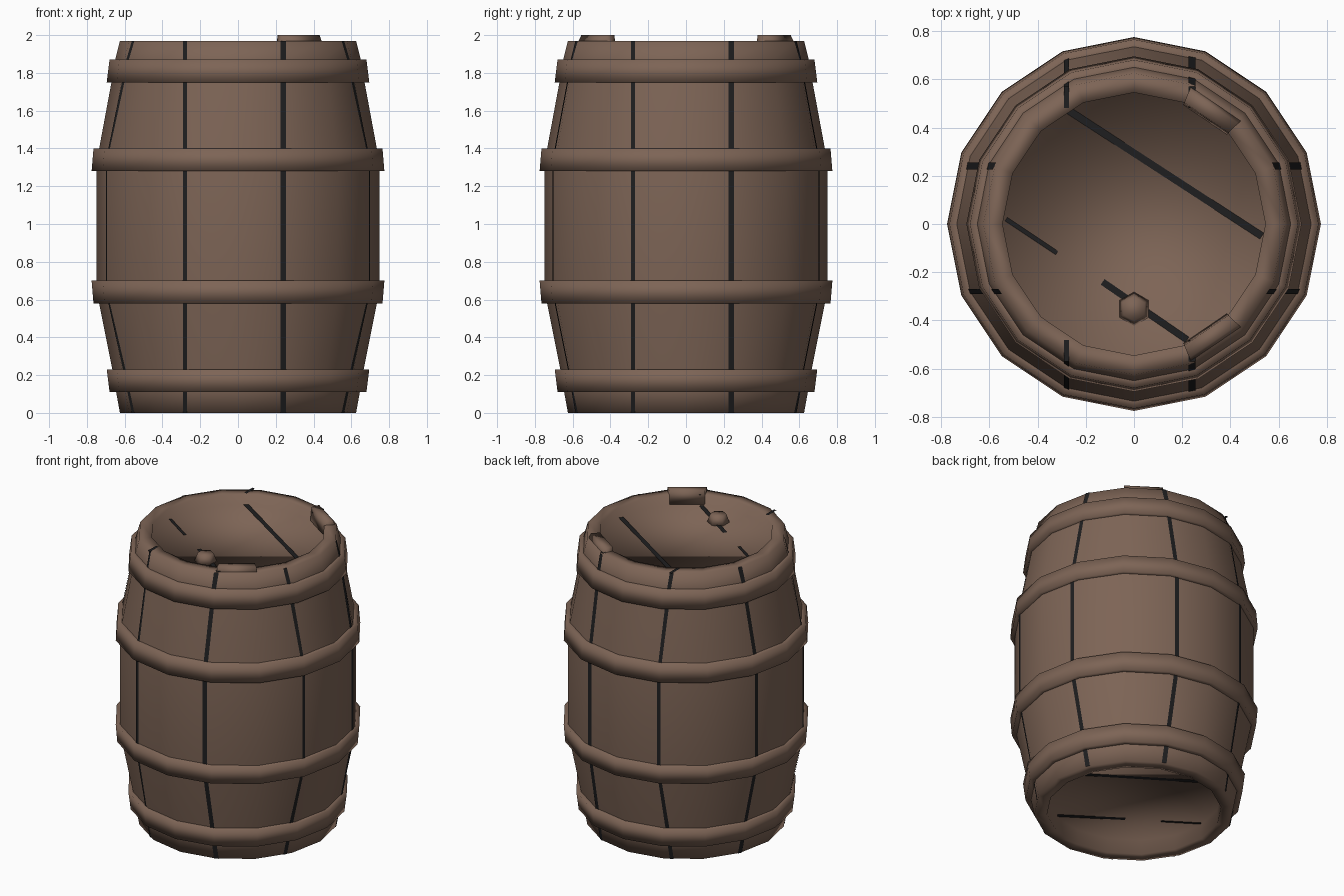
import bpy, bmesh, math

if "Cube" in bpy.data.objects:
    bpy.data.objects.remove(bpy.data.objects["Cube"])

SIDES = 16


def material(name, rgb):
    m = bpy.data.materials.new(name)
    m.diffuse_color = (*rgb, 1)
    m.use_nodes = True
    m.node_tree.nodes["Principled BSDF"].inputs["Base Color"].default_value = m.diffuse_color
    return m


WOOD = material("brown_wood", (0.205, 0.128, 0.092))
DARK = material("dark_gap", (0.013, 0.013, 0.014))


def finish(bm, name, mat, smooth=True):
    me = bpy.data.meshes.new(name)
    bm.to_mesh(me)
    bm.free()
    me.materials.append(mat)
    for p in me.polygons:
        p.use_smooth = smooth
    ob = bpy.data.objects.new(name, me)
    bpy.context.collection.objects.link(ob)
    return ob


def lathe(name, profile, mat, closed=False):
    """Spin an (r, z) profile; open profiles get end caps."""
    bm = bmesh.new()
    rings = []
    for r, z in profile:
        rings.append([bm.verts.new((r * math.cos(2 * math.pi * i / SIDES),
                                    r * math.sin(2 * math.pi * i / SIDES), z))
                      for i in range(SIDES)])
    n = len(rings)
    for k in range(n if closed else n - 1):
        a, b = rings[k], rings[(k + 1) % n]
        for i in range(SIDES):
            j = (i + 1) % SIDES
            bm.faces.new((a[i], a[j], b[j], b[i]))
    if not closed:
        bm.faces.new(rings[0])
        bm.faces.new(rings[-1])
    bmesh.ops.recalc_face_normals(bm, faces=bm.faces)
    return finish(bm, name, mat)


# barrel body with recessed ends
OUTER = [(0.625, 0.0), (0.645, 0.11), (0.665, 0.23), (0.735, 0.58), (0.748, 0.70),
         (0.748, 1.28), (0.735, 1.40), (0.67, 1.75), (0.65, 1.87), (0.625, 1.97)]
lathe("barrel_body", [(0.545, 0.10), (0.545, 0.0)] + OUTER + [(0.545, 1.97), (0.545, 1.90)], WOOD)

# hoops: (bottom radius, bottom z, top radius, top z)
for i, (r0, z0, r1, z1) in enumerate([(0.68, 0.11, 0.695, 0.23), (0.765, 0.58, 0.775, 0.70),
                                      (0.775, 1.28, 0.765, 1.40), (0.695, 1.75, 0.68, 1.87)]):
    lathe("hoop_%d" % (i + 1), [(r0 - 0.06, z0), (r0, z0), (r1, z1), (r1 - 0.06, z1)], WOOD, True)


def depth(x, r):
    """Distance of the many-sided wall from the centre plane at offset x."""
    step = 2 * math.pi / SIDES
    pts = [(r * math.sin(k * step), r * math.cos(k * step)) for k in range(4)]
    x = abs(x)
    for (xa, ya), (xb, yb) in zip(pts, pts[1:]):
        if x <= xb:
            return ya + (yb - ya) * (x - xa) / (xb - xa)


# dark gaps between staves on all four sides
bm = bmesh.new()
spans = [(OUTER[i], OUTER[i + 1]) for i in (0, 2, 4, 6, 8)]
for c, w in ((-0.28, 0.010), (0.24, 0.014)):
    for (ra, za), (rb, zb) in spans:
        quad = []
        for x, r, z in ((c - w, ra, za), (c + w, ra, za), (c + w, rb, zb), (c - w, rb, zb)):
            quad.append((x, depth(x, r) + 0.005, z))
        for s in (-1, 1):
            front = [bm.verts.new((x, s * y, z)) for x, y, z in quad]
            side = [bm.verts.new((s * y, x, z)) for x, y, z in quad]
            bm.faces.new(front if s < 0 else front[::-1])
            bm.faces.new(side if s > 0 else side[::-1])
    # gaps running over the rim
    for s in (-1, 1):
        f = bm.faces.new([bm.verts.new((c + dx, s * y, 1.974)) for dx, y in
                          ((-w, 0.48), (w, 0.48), (w, 0.57), (-w, 0.57))])
        f.normal_update()
        if f.normal.z < 0:
            f.normal_flip()
finish(bm, "stave_gaps", DARK, False)

# dark gaps between the boards of the two ends
bm = bmesh.new()
for z, sign in ((1.904, 1), (0.096, -1)):
    for xa, ya, xb, yb, w in ((-0.27, 0.47, 0.53, -0.05, 0.015), (-0.53, 0.02, -0.32, -0.12, 0.009),
                              (-0.13, -0.24, 0.22, -0.48, 0.014)):
        d = math.hypot(xb - xa, yb - ya)
        nx, ny = -(yb - ya) / d * w, (xb - xa) / d * w
        vs = [bm.verts.new(p) for p in ((xa - nx, ya - ny, z), (xb - nx, yb - ny, z),
                                        (xb + nx, yb + ny, z), (xa + nx, ya + ny, z))]
        bm.faces.new(vs if sign > 0 else vs[::-1])
finish(bm, "end_board_gaps", DARK, False)

# two raised stave ends on the rim
for name, s in (("raised_stave_back", 1), ("raised_stave_front", -1)):
    bm = bmesh.new()
    rows = []
    for a in (44, 67.5):
        ca, sa = math.cos(math.radians(a)), math.sin(math.radians(a)) * s
        rows.append([bm.verts.new((r * ca, r * sa, z)) for r, z in
                     ((0.535, 1.91), (0.625, 1.95), (0.60, 2.0), (0.545, 2.0))])
    for k in range(4):
        j = (k + 1) % 4
        bm.faces.new((rows[0][k], rows[0][j], rows[1][j], rows[1][k]))
    bm.faces.new(rows[0])
    bm.faces.new(rows[1])
    bmesh.ops.recalc_face_normals(bm, faces=bm.faces)
    finish(bm, name, WOOD)

# small six-sided bung on the lid
bm = bmesh.new()
bmesh.ops.create_cone(bm, cap_ends=True, segments=6, radius1=0.072, radius2=0.05, depth=0.06)
bmesh.ops.translate(bm, verts=bm.verts, vec=(0, -0.352, 1.925))
finish(bm, "bung", WOOD)
